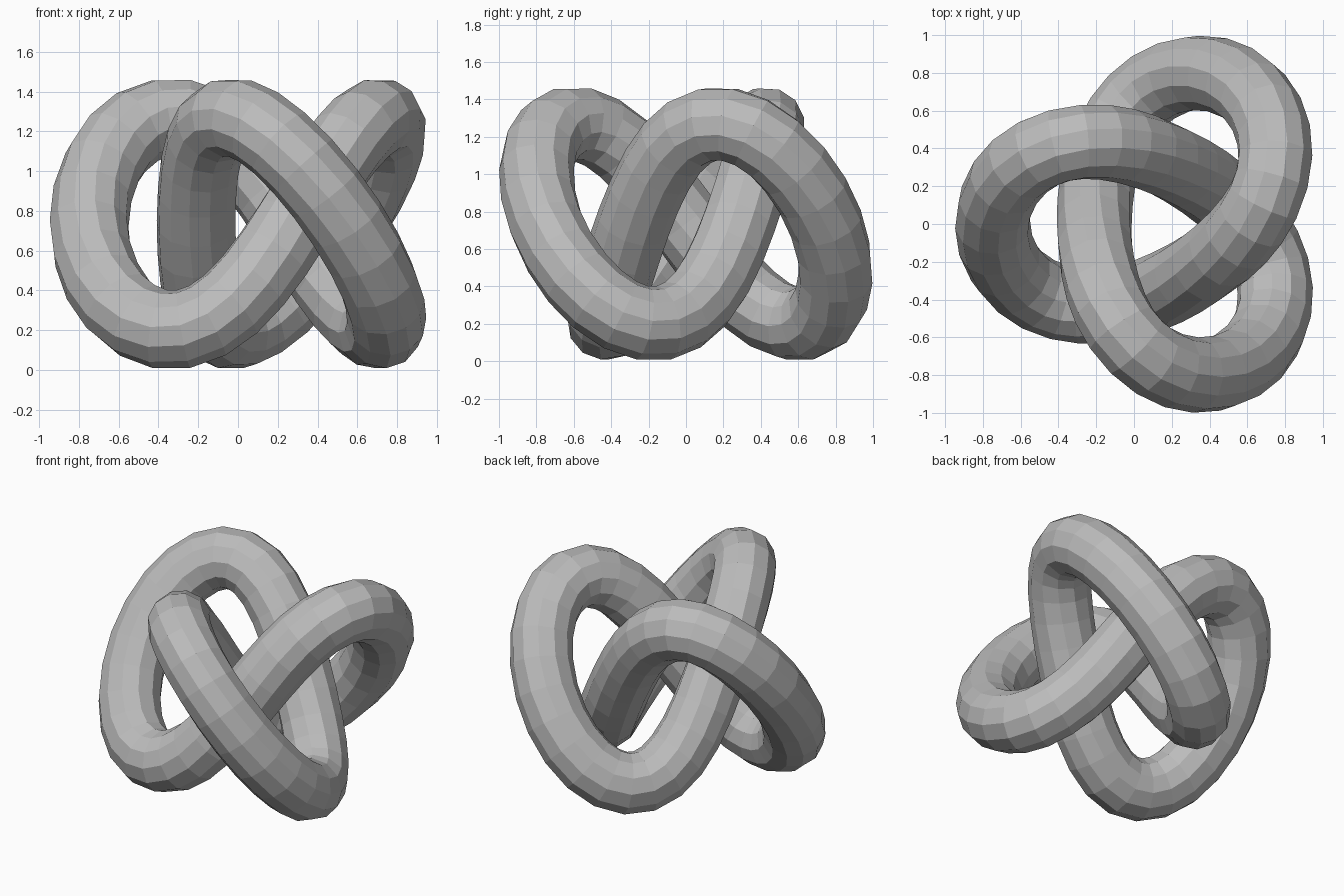
import bpy
from math import sin, cos, pi

if "Cube" in bpy.data.objects:
    bpy.data.objects.remove(bpy.data.objects["Cube"], do_unlink=True)

TUBE_RADIUS = 0.2
MID_HEIGHT = 0.735
RISE = 0.535
AXIS_X = 0.115      # the three-fold axis sits off the box centre
RINGS = 66

# Grey material
grey = bpy.data.materials.new("grey")
grey.use_nodes = True
colour = (0.5, 0.5, 0.5, 1)
grey.diffuse_color = colour
grey.node_tree.nodes["Principled BSDF"].inputs["Base Color"].default_value = colour


def knot_point(t):
    """Trefoil centre line: two turns round the axis, three lobes."""
    along = 0.595 * cos(2 * t) + 0.222 * cos(t) + 0.047 * cos(5 * t)
    across = 0.595 * sin(2 * t) - 0.222 * sin(t) + 0.047 * sin(5 * t)
    return (AXIS_X - along, across, MID_HEIGHT + RISE * sin(3 * t), 1)


# Closed path swept by a twelve-sided round section
path = bpy.data.curves.new("knot_tube", "CURVE")
path.dimensions = "3D"
path.twist_mode = "MINIMUM"
path.bevel_depth = TUBE_RADIUS
path.bevel_resolution = 4
spline = path.splines.new("POLY")
spline.points.add(RINGS - 1)
for i, point in enumerate(spline.points):
    point.co = knot_point(2 * pi * i / RINGS)
spline.use_cyclic_u = True
spline.use_smooth = False
path.materials.append(grey)

tube = bpy.data.objects.new("knot_tube", path)
bpy.context.collection.objects.link(tube)

# Turn the sweep into a flat-faced mesh
bpy.ops.object.select_all(action="DESELECT")
tube.select_set(True)
bpy.context.view_layer.objects.active = tube
bpy.ops.object.convert(target="MESH")
bpy.ops.object.shade_flat()
